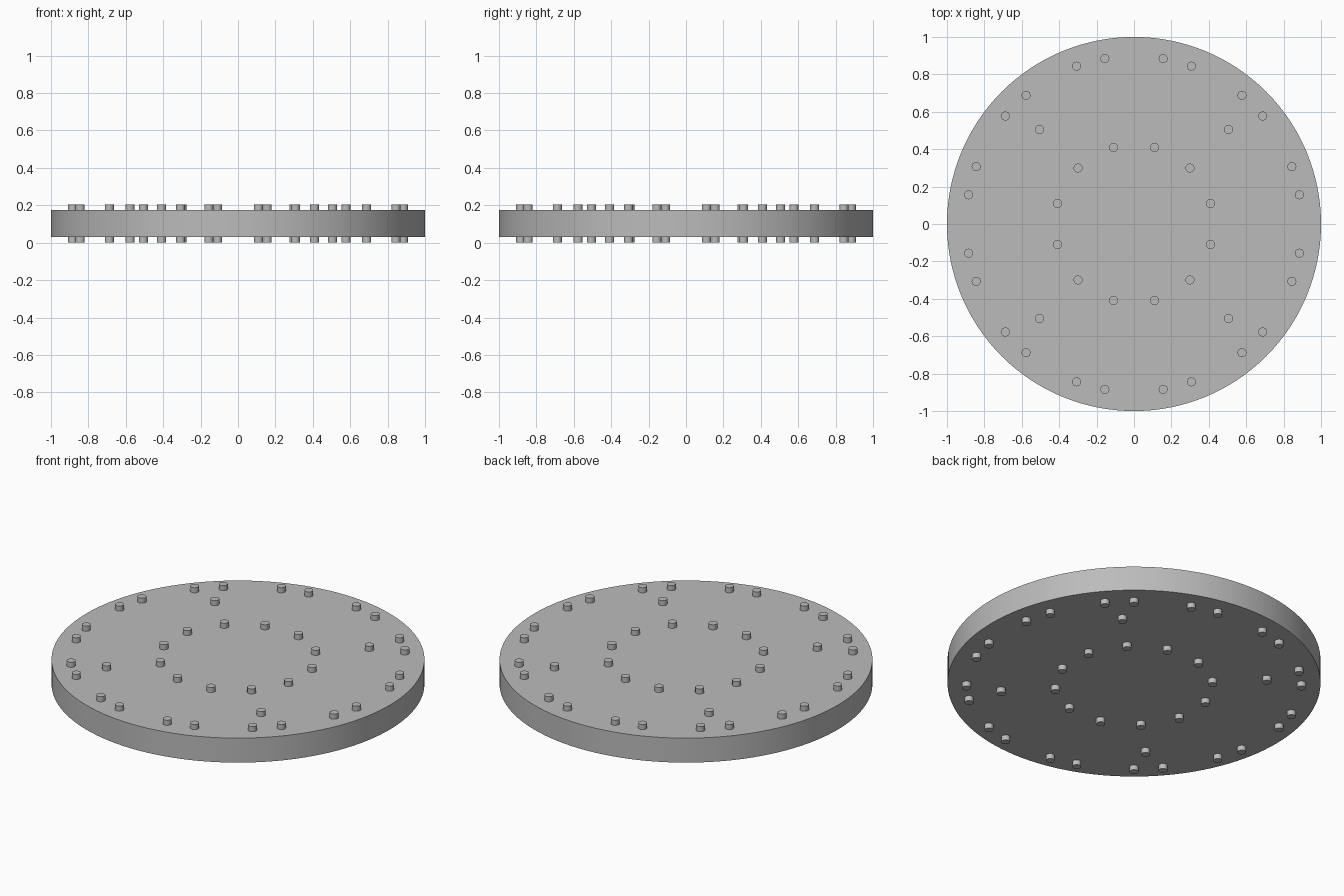
import bpy
from math import cos, sin, radians

cube = bpy.data.objects.get("Cube")
if cube:
    bpy.data.objects.remove(cube, do_unlink=True)

HEIGHT = 0.205      # full pin length
LIP = 0.03          # how far pins stand out of each face
PIN_RADIUS = 0.024

grey = bpy.data.materials.new("plain grey")
grey.use_nodes = True
colour = (0.5, 0.5, 0.5, 1)
grey.diffuse_color = colour
grey.node_tree.nodes["Principled BSDF"].inputs["Base Color"].default_value = colour


def cylinder(name, radius, depth, sides, x=0, y=0):
    bpy.ops.mesh.primitive_cylinder_add(
        vertices=sides, radius=radius, depth=depth, location=(x, y, HEIGHT / 2))
    obj = bpy.context.object
    obj.name = name
    obj.data.materials.append(grey)
    bpy.ops.object.shade_smooth_by_angle(angle=radians(30))
    return obj


def pin_ring(name, radius, angles):
    for i, a in enumerate(angles):
        a = radians(a)
        cylinder(f"{name}_{i + 1}", PIN_RADIUS, HEIGHT, 24,
                 radius * cos(a), radius * sin(a))


# Round plate
cylinder("disc", 1, HEIGHT - 2 * LIP, 128)

# Pins pass through the plate and show on both faces
pin_ring("inner_pin", 0.423, range(15, 360, 30))
pin_ring("diagonal_pin", 0.715, range(45, 360, 90))
pin_ring("outer_pin", 0.898, [c + d for c in range(15, 360, 30) for d in (-5, 5)])
